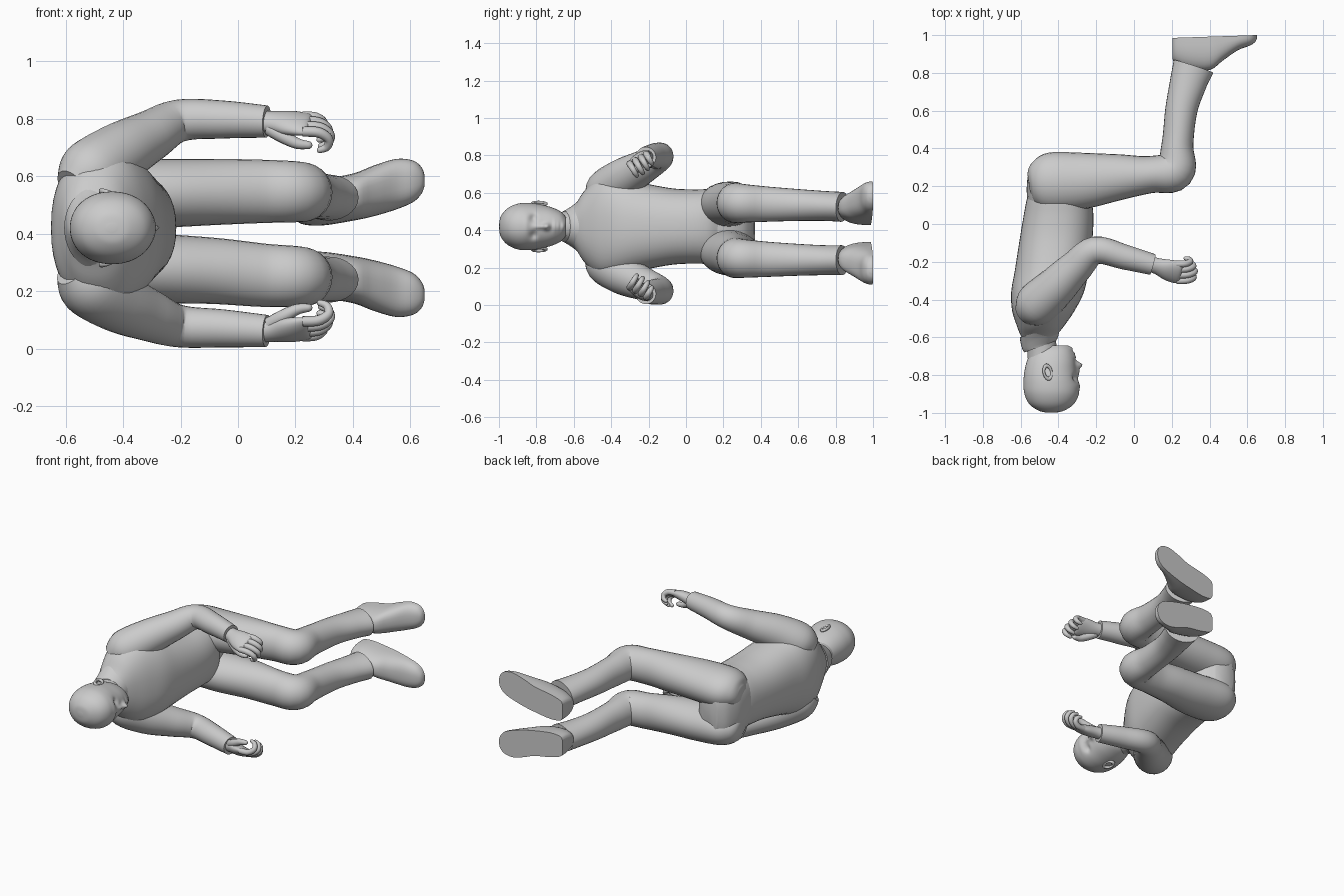
import bpy, bmesh, math
from mathutils import Vector


def smooth_rows(rows, steps):
    """Catmull-Rom interpolation of every value in a list of section rows."""
    out = []
    for i in range(len(rows) - 1):
        a, b = rows[max(i - 1, 0)], rows[i]
        c, d = rows[i + 1], rows[min(i + 2, len(rows) - 1)]
        for s in range(steps):
            t = s / steps
            out.append([0.5 * (2 * q + (r - p) * t + (2 * p - 5 * q + 4 * r - w) * t * t
                               + (3 * q - p - 3 * r + w) * t ** 3)
                        for p, q, r, w in zip(a, b, c, d)])
    return out + [list(rows[-1])]


def skin(name, rings):
    """Bridge equal rings of points into a closed, smooth-shaded object."""
    bm = bmesh.new()
    loops = [[bm.verts.new(p) for p in ring] for ring in rings]
    n = len(loops[0])
    for a, b in zip(loops, loops[1:]):
        for i in range(n):
            j = (i + 1) % n
            bm.faces.new((a[i], a[j], b[j], b[i]))
    bm.faces.new(loops[0][::-1])
    bm.faces.new(loops[-1])
    bmesh.ops.recalc_face_normals(bm, faces=bm.faces)
    mesh = bpy.data.meshes.new(name)
    bm.to_mesh(mesh)
    bm.free()
    ob = bpy.data.objects.new(name, mesh)
    bpy.context.collection.objects.link(ob)
    bpy.ops.object.select_all(action='DESELECT')
    ob.select_set(True)
    bpy.context.view_layer.objects.active = ob
    bpy.ops.object.shade_smooth_by_angle(angle=math.radians(45))
    return ob


def oval(n, power=2.0):
    pts = []
    for i in range(n):
        a = 2 * math.pi * i / n
        c, s = math.cos(a), math.sin(a)
        pts.append((math.copysign(abs(c) ** (2 / power), c),
                    math.copysign(abs(s) ** (2 / power), s)))
    return pts


def stack(name, rows, zc, power=2.0, n=40, steps=5, tilt=0.0):
    """Sections across the body axis; row = y, back x, front x, half width."""
    rings = []
    for y, xb, xf, hw in smooth_rows(rows, steps):
        rings.append([((xb + xf) / 2 + c * (xf - xb) / 2, y + tilt * c, zc + s * hw)
                      for c, s in oval(n, power)])
    return skin(name, rings)


def tube(name, rows, ref=(0, 0, 1), n=28, steps=5, rounded=False):
    """Limb along a path; row = x, y, z, in-plane radius, radius towards ref."""
    pts = smooth_rows(rows, steps)
    rings = []
    for i, row in enumerate(pts):
        t = (Vector(pts[min(i + 1, len(pts) - 1)][:3]) - Vector(pts[max(i - 1, 0)][:3])).normalized()
        v = Vector(ref)
        v = (v - t * v.dot(t)).normalized()
        u = v.cross(t)
        p = Vector(row[:3])
        rings.append([p + u * (c * row[3]) + v * (s * row[4]) for c, s in oval(n)])
        if rounded and i == len(pts) - 1:
            for a in (30, 60, 85):
                k, h = math.cos(math.radians(a)), math.sin(math.radians(a)) * row[3]
                rings.append([p + t * h + (q - p) * k for q in rings[len(pts) - 1]])
    return skin(name, rings)


ZC = 0.42

# Shirt and trouser seat
stack("shirt", [(-0.63, -0.575, -0.44, 0.07), (-0.59, -0.60, -0.41, 0.12),
                (-0.54, -0.62, -0.37, 0.195), (-0.46, -0.645, -0.315, 0.265),
                (-0.36, -0.65, -0.265, 0.265), (-0.24, -0.63, -0.24, 0.235),
                (-0.08, -0.605, -0.22, 0.205), (0.04, -0.585, -0.215, 0.198),
                (0.12, -0.57, -0.225, 0.20), (0.17, -0.555, -0.25, 0.195)], ZC, 2.3)
stack("trouser_seat", [(0.11, -0.565, -0.24, 0.205), (0.18, -0.568, -0.25, 0.225),
                       (0.25, -0.56, -0.27, 0.23), (0.32, -0.53, -0.31, 0.20),
                       (0.36, -0.48, -0.36, 0.13)], ZC - 0.005, 2.4, tilt=-0.01)

# Neck and collar
stack("neck", [(-0.76, -0.56, -0.40, 0.08), (-0.68, -0.565, -0.405, 0.078),
               (-0.58, -0.58, -0.42, 0.085)], ZC)
stack("collar", [(-0.65, -0.58, -0.415, 0.084), (-0.635, -0.59, -0.405, 0.092),
                 (-0.60, -0.60, -0.395, 0.115), (-0.57, -0.605, -0.39, 0.14)], ZC, tilt=0.03)

# Head, with the face pushed in and out along the front
head = stack("head", [(-0.999, -0.455, -0.425, 0.012), (-0.99, -0.50, -0.375, 0.055),
                      (-0.955, -0.553, -0.32, 0.097), (-0.90, -0.58, -0.292, 0.122),
                      (-0.84, -0.585, -0.295, 0.126), (-0.78, -0.58, -0.305, 0.118),
                      (-0.72, -0.565, -0.312, 0.103), (-0.67, -0.54, -0.328, 0.08),
                      (-0.642, -0.50, -0.355, 0.05)], ZC, 2.1, n=96, steps=7)
FACE = [(-0.745, 0, 0.018, 0.017, 0.032), (-0.78, 0, 0.028, 0.012, 0.015),   # nose
        (-0.815, 0.045, 0.018, 0.022, -0.018), (-0.815, -0.045, 0.018, 0.022, -0.018),  # eyes
        (-0.855, 0, 0.018, 0.07, 0.007), (-0.702, 0, 0.008, 0.03, 0.010),   # brow, lip
        (-0.684, 0, 0.008, 0.026, 0.009), (-0.655, 0, 0.013, 0.025, 0.012)]  # lip, chin
for v in head.data.vertices:
    if v.co.x > -0.42:
        v.co.x += sum(h * math.exp(-((v.co.y - y) / sy) ** 2 - ((v.co.z - ZC - z) / sz) ** 2)
                      for y, z, sy, sz, h in FACE)

# Ears
for side, s in (("left", 1), ("right", -1)):
    bpy.ops.mesh.primitive_torus_add(major_radius=0.028, minor_radius=0.009, major_segments=28,
                                     minor_segments=10, location=(-0.457, -0.785, ZC + s * 0.122),
                                     rotation=(0, s * 0.35, 0.2))
    ear = bpy.context.object
    ear.name = side + "_ear"
    ear.scale = (0.75, 1.25, 1.0)
    bpy.ops.object.shade_smooth()

# Arms: x, y, left z, right z, radius
ARM = [(-0.575, -0.475, 0.56, 0.28, 0.07), (-0.52, -0.43, 0.605, 0.23, 0.115),
       (-0.42, -0.34, 0.675, 0.165, 0.108), (-0.31, -0.23, 0.738, 0.115, 0.09),
       (-0.205, -0.14, 0.793, 0.078, 0.074), (-0.05, -0.175, 0.797, 0.07, 0.066),
       (0.10, -0.215, 0.79, 0.061, 0.056)]
# Legs: x, y, left z, right z, in-plane radius, sideways radius
LEG = [(-0.557, 0.215, 0.53, 0.30, 0.05, 0.04), (-0.53, 0.218, 0.53, 0.30, 0.11, 0.085),
       (-0.45, 0.222, 0.535, 0.295, 0.155, 0.118), (-0.28, 0.228, 0.54, 0.28, 0.15, 0.12),
       (-0.08, 0.248, 0.545, 0.27, 0.122, 0.115), (0.09, 0.262, 0.547, 0.255, 0.098, 0.11),
       (0.215, 0.285, 0.545, 0.25, 0.108, 0.105), (0.23, 0.42, 0.54, 0.245, 0.084, 0.095),
       (0.25, 0.60, 0.535, 0.242, 0.085, 0.085), (0.285, 0.74, 0.53, 0.24, 0.097, 0.08),
       (0.315, 0.835, 0.525, 0.24, 0.11, 0.08)]
# Shoes: x, top y, left z, right z, half width
SHOE = [(0.203, 0.875, 0.50, 0.265, 0.045), (0.22, 0.85, 0.50, 0.265, 0.066),
        (0.29, 0.82, 0.508, 0.257, 0.08), (0.40, 0.815, 0.527, 0.24, 0.082),
        (0.47, 0.865, 0.548, 0.22, 0.088), (0.55, 0.92, 0.572, 0.198, 0.088),
        (0.61, 0.943, 0.582, 0.19, 0.072), (0.64, 0.962, 0.585, 0.187, 0.044),
        (0.65, 0.98, 0.585, 0.187, 0.015)]

for k, side in enumerate(("left", "right")):
    tube(side + "_sleeve", [(r[0], r[1], r[2 + k], r[4], r[4]) for r in ARM])
    tube(side + "_trouser_leg", [(r[0], r[1], r[2 + k], r[4], r[5]) for r in LEG], steps=6)

    # Shoe with a flat sole
    rings = []
    for x, top, zl, zr, hw in smooth_rows(SHOE, 4):
        sole = 0.985 + 0.015 * (x - 0.2) / 0.45
        z = (zl, zr)[k]
        rings.append([(x, min(sole, sole + c * (sole - top)), z + s * hw)
                      for c, s in oval(36, 2.5)])
    skin(side + "_shoe", rings)

    # Hand: palm, four curled fingers and a thumb, mirrored in z for the right side
    def place(p):
        return (p[0], p[1], p[2] if k == 0 else 0.85 - p[2])

    across = Vector((0, 0.86, 0.5))
    into = Vector((0, 0.5, -0.86))
    ref = Vector((0, 0.86, 0.5 if k == 0 else -0.5))
    tube(side + "_palm", [(*place(p), th, w) for p, th, w in (
        ((0.06, -0.205, 0.79), 0.04, 0.042), ((0.12, -0.222, 0.788), 0.036, 0.045),
        ((0.18, -0.243, 0.785), 0.033, 0.062), ((0.235, -0.257, 0.78), 0.024, 0.066),
        ((0.25, -0.26, 0.778), 0.012, 0.055))], ref)
    for f, (off, length) in enumerate(((-0.053, 1.0), (-0.018, 1.06), (0.017, 0.98), (0.05, 0.8))):
        base = Vector((0.225, -0.255, 0.782)) + across * off
        path = [(0, 0, 0.018), (0.055, 0.004, 0.018), (0.09, 0.03, 0.016),
                (0.085, 0.062, 0.014), (0.06, 0.075, 0.011)]
        tube(f"{side}_finger_{f + 1}",
             [(*place(base + Vector((a * length, 0, 0)) + into * b * length), r, r)
              for a, b, r in path], ref, n=14, rounded=True)
    tube(side + "_thumb", [(*place(p), r, r) for p, r in (
        ((0.11, -0.235, 0.765), 0.025), ((0.16, -0.262, 0.737), 0.024),
        ((0.205, -0.272, 0.714), 0.019), ((0.245, -0.272, 0.708), 0.014))],
        ref, n=14, rounded=True)
